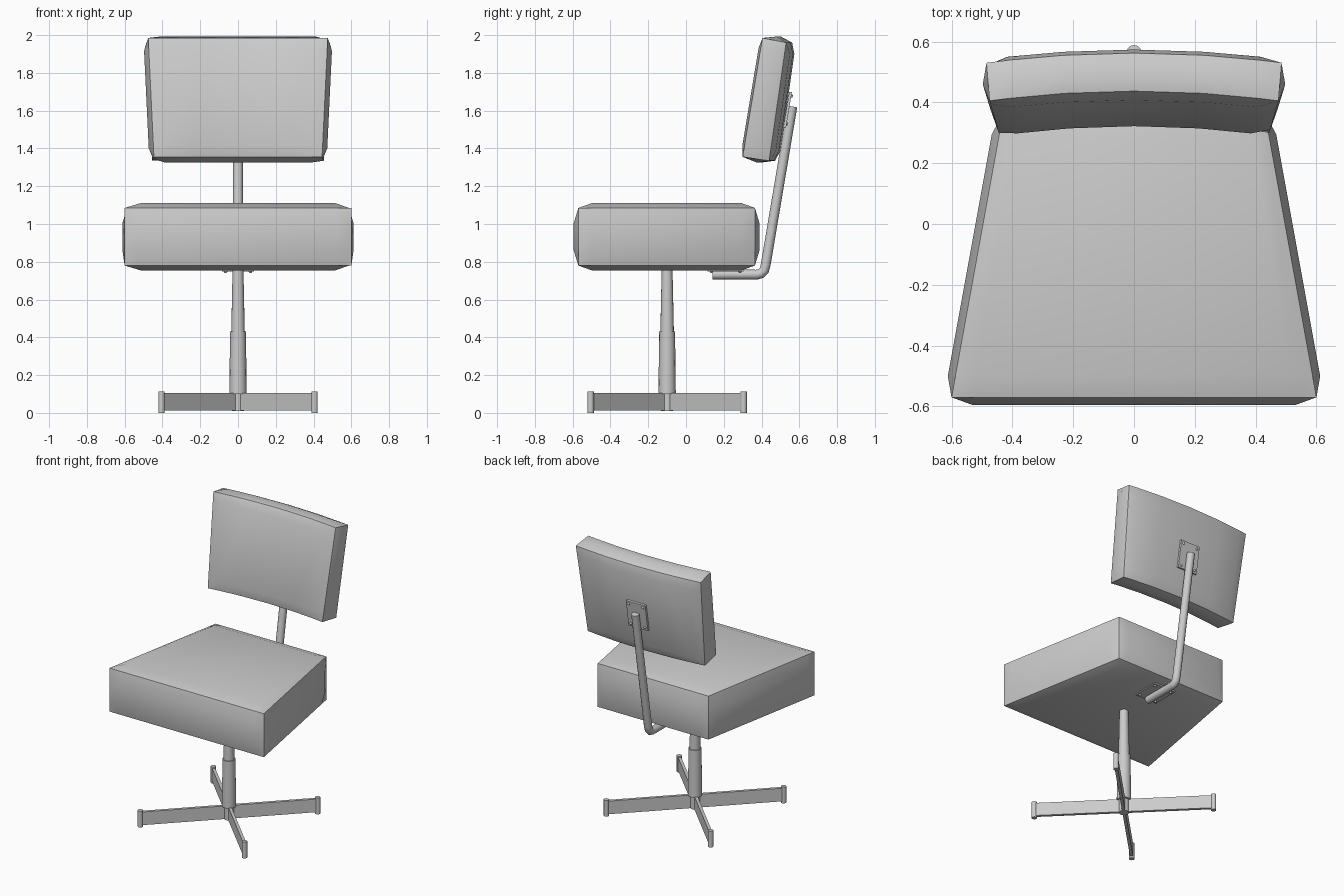
import bpy, bmesh, math
from mathutils import Vector, Matrix

if "Cube" in bpy.data.objects:
    bpy.data.objects.remove(bpy.data.objects["Cube"])


def finish(ob, angle=35):
    bpy.ops.object.select_all(action='DESELECT')
    ob.select_set(True)
    bpy.context.view_layer.objects.active = ob
    bpy.ops.object.shade_smooth_by_angle(angle=math.radians(angle))
    return ob


def from_bmesh(name, bm):
    bmesh.ops.recalc_face_normals(bm, faces=bm.faces)
    me = bpy.data.meshes.new(name)
    bm.to_mesh(me)
    bm.free()
    ob = bpy.data.objects.new(name, me)
    bpy.context.collection.objects.link(ob)
    return finish(ob)


def cushion(name, corner, params, bulge, curve=0.0):
    """Box with padded faces: corner(j, k) gives (half width, y, z)."""
    def point(u):
        p = Vector()
        for j in (0, 1):
            for k in (0, 1):
                w = (u[1] if j else 1 - u[1]) * (u[2] if k else 1 - u[2])
                hx, y, z = corner(j, k)
                p += w * Vector((hx * (2 * u[0] - 1), y, z))
        p.y += curve * (1 - (2 * u[0] - 1) ** 2)
        return p

    bm = bmesh.new()
    for axis in range(3):
        a, b = [i for i in range(3) if i != axis]
        for side in (0, 1):
            grid = []
            for s in params[a]:
                row = []
                for t in params[b]:
                    u = [0, 0, 0]
                    u[axis], u[a], u[b] = side, s, t
                    p = point(u)
                    if 0 < s < 1 and 0 < t < 1:
                        v = list(u)
                        v[axis] = 1 - side
                        p = p + bulge * (p - point(v)).normalized()
                    row.append(bm.verts.new(p))
                grid.append(row)
            for i in range(len(grid) - 1):
                for k in range(len(grid[0]) - 1):
                    bm.faces.new((grid[i][k], grid[i + 1][k],
                                  grid[i + 1][k + 1], grid[i][k + 1]))
    bmesh.ops.remove_doubles(bm, verts=bm.verts, dist=1e-4)
    return from_bmesh(name, bm)


def lathe(name, x, y, profile, sides=16):
    """Closed turned part; profile is (radius, z) from bottom to top."""
    bm = bmesh.new()
    rings = [[bm.verts.new((x + r * math.cos(2 * math.pi * i / sides),
                            y + r * math.sin(2 * math.pi * i / sides), z))
              for i in range(sides)] for r, z in profile]
    for lo, hi in zip(rings, rings[1:]):
        for i in range(sides):
            n = (i + 1) % sides
            bm.faces.new((lo[i], lo[n], hi[n], hi[i]))
    bm.faces.new(rings[0])
    bm.faces.new(rings[-1])
    return from_bmesh(name, bm)


def plate(name, matrix, size):
    """Mounting plate with four round screw heads on its local +z side."""
    bm = bmesh.new()
    bmesh.ops.create_cube(bm, size=1, matrix=matrix @ Matrix.Diagonal((*size, 1)))
    for sx in (-1, 1):
        for sy in (-1, 1):
            off = Matrix.Translation((sx * (size[0] / 2 - 0.02),
                                      sy * (size[1] / 2 - 0.02), size[2] / 2))
            bmesh.ops.create_uvsphere(bm, u_segments=8, v_segments=6, radius=0.009,
                                      matrix=matrix @ off)
    return from_bmesh(name, bm)


# Seat: trapezoid cushion, wider at the front
cushion("seat",
        lambda j, k: ((0.60, 0.43)[j], (-0.57, 0.365)[j], (0.78, 1.085)[k]),
        [(0, .06, .94, 1), (0, .075, .925, 1), (0, .27, .73, 1)], 0.025)

# Backrest: tilted cushion, bowed backwards in the middle
BACK = {(0, 0): (0.445, 0.300, 1.355), (0, 1): (0.475, 0.405, 1.985),
        (1, 1): (0.485, 0.530, 1.960), (1, 0): (0.455, 0.440, 1.335)}
cushion("backrest", lambda j, k: BACK[j, k],
        [(0, .07, .26, .5, .74, .93, 1), (0, .5, 1), (0, .09, .91, 1)], 0.02, 0.032)

# Back support: bent tube
cu = bpy.data.curves.new("back_support", 'CURVE')
cu.dimensions = '3D'
cu.bevel_depth = 0.026
cu.bevel_resolution = 4
cu.use_fill_caps = True
path = [(.14, .732), (.375, .732), (.398, .738), (.414, .755), (.422, .785), (.563, 1.622)]
sp = cu.splines.new('POLY')
sp.points.add(len(path) - 1)
for pt, (y, z) in zip(sp.points, path):
    pt.co = (0, y, z, 1)
tube = bpy.data.objects.new("back_support", cu)
bpy.context.collection.objects.link(tube)
bpy.ops.object.select_all(action='DESELECT')
tube.select_set(True)
bpy.context.view_layer.objects.active = tube
bpy.ops.object.convert(target='MESH')
finish(bpy.context.view_layer.objects.active)

# Mounting plates under the seat and behind the backrest
plate("seat_plate", Matrix.Translation((0, 0.21, 0.755))
      @ Matrix.Rotation(math.pi, 4, 'X'), (0.17, 0.19, 0.012))
plate("backrest_plate", Matrix.Translation((0, 0.538, 1.605))
      @ Matrix.Rotation(math.radians(-90 - 9.5), 4, 'X'), (0.15, 0.19, 0.014))

# Pedestal column
CY = -0.1
lathe("column_upper", 0, CY, [(0.036, 0.42), (0.030, 0.70), (0.028, 0.765)])
lathe("column_lower", 0, CY, [(0.046, 0.10), (0.042, 0.43)])
lathe("hub", 0, CY, [(0.032, 0.01), (0.032, 0.12)])

# Four diagonal flat legs with round end caps
REACH = 0.405 * math.sqrt(2)
for i in range(4):
    ang = math.radians(45 + 90 * i)
    bm = bmesh.new()
    bmesh.ops.create_cube(bm, size=1, matrix=Matrix.Translation((0, CY, 0))
                          @ Matrix.Rotation(ang, 4, 'Z')
                          @ Matrix.Translation((REACH / 2, 0, 0.059))
                          @ Matrix.Diagonal((REACH, 0.02, 0.092, 1)))
    from_bmesh(f"leg_{i + 1}", bm)
    lathe(f"leg_cap_{i + 1}", REACH * math.cos(ang), CY + REACH * math.sin(ang),
          [(0.017, 0.0), (0.017, 0.114)], 12)
